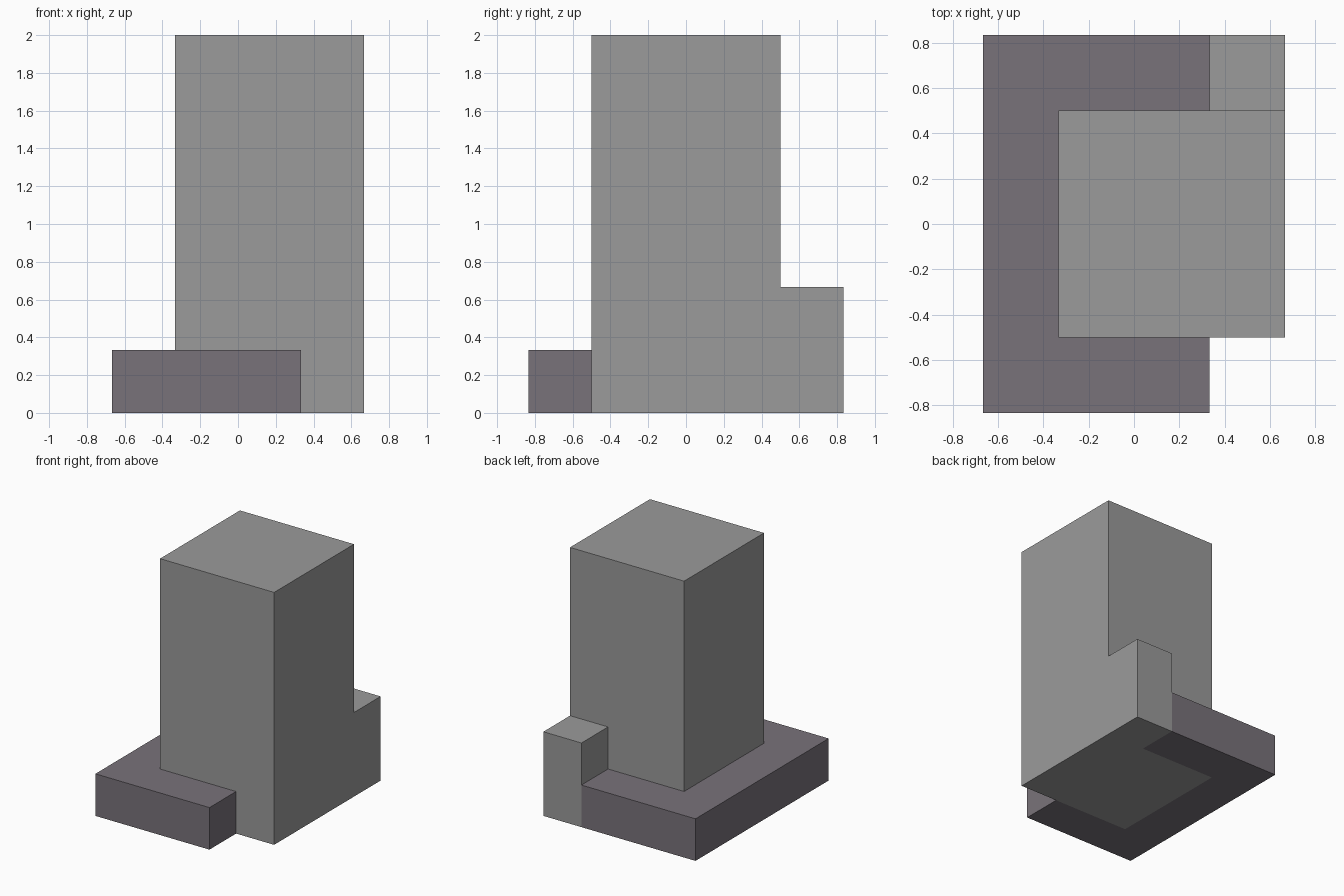
import bpy
import bmesh

cube = bpy.data.objects.get("Cube")
if cube:
    bpy.data.objects.remove(cube, do_unlink=True)

U = 1 / 6  # design grid unit


def make_material(name, rgb):
    mat = bpy.data.materials.new(name)
    mat.use_nodes = True
    color = (*rgb, 1.0)
    mat.diffuse_color = color
    mat.node_tree.nodes["Principled BSDF"].inputs["Base Color"].default_value = color
    return mat


def prism(name, outline, height, mat):
    """Extrude a counter-clockwise ground outline (in grid units) upward."""
    bm = bmesh.new()
    base = bm.faces.new([bm.verts.new((x * U, y * U, 0)) for x, y in outline])
    top = bmesh.ops.extrude_face_region(bm, geom=[base])["geom"]
    verts = [g for g in top if isinstance(g, bmesh.types.BMVert)]
    bmesh.ops.translate(bm, verts=verts, vec=(0, 0, height * U))
    bmesh.ops.recalc_face_normals(bm, faces=bm.faces)
    mesh = bpy.data.meshes.new(name)
    bm.to_mesh(mesh)
    bm.free()
    mesh.materials.append(mat)
    obj = bpy.data.objects.new(name, mesh)
    bpy.context.collection.objects.link(obj)
    return obj


def rect(x0, y0, x1, y1):
    return [(x0, y0), (x1, y0), (x1, y1), (x0, y1)]


concrete = make_material("light_grey", (0.328, 0.328, 0.328))
podium = make_material("purple_grey", (0.191, 0.171, 0.195))

# Tall main block and the short block behind its left rear corner
prism("tower", rect(-2, -3, 4, 3), 12, concrete)
prism("rear_block", rect(2, 3, 4, 5), 4, concrete)

# Low C-shaped podium wrapping the front, right and back of the tower
prism("podium", [(-4, -5), (2, -5), (2, -3), (-2, -3),
                 (-2, 3), (2, 3), (2, 5), (-4, 5)], 2, podium)
